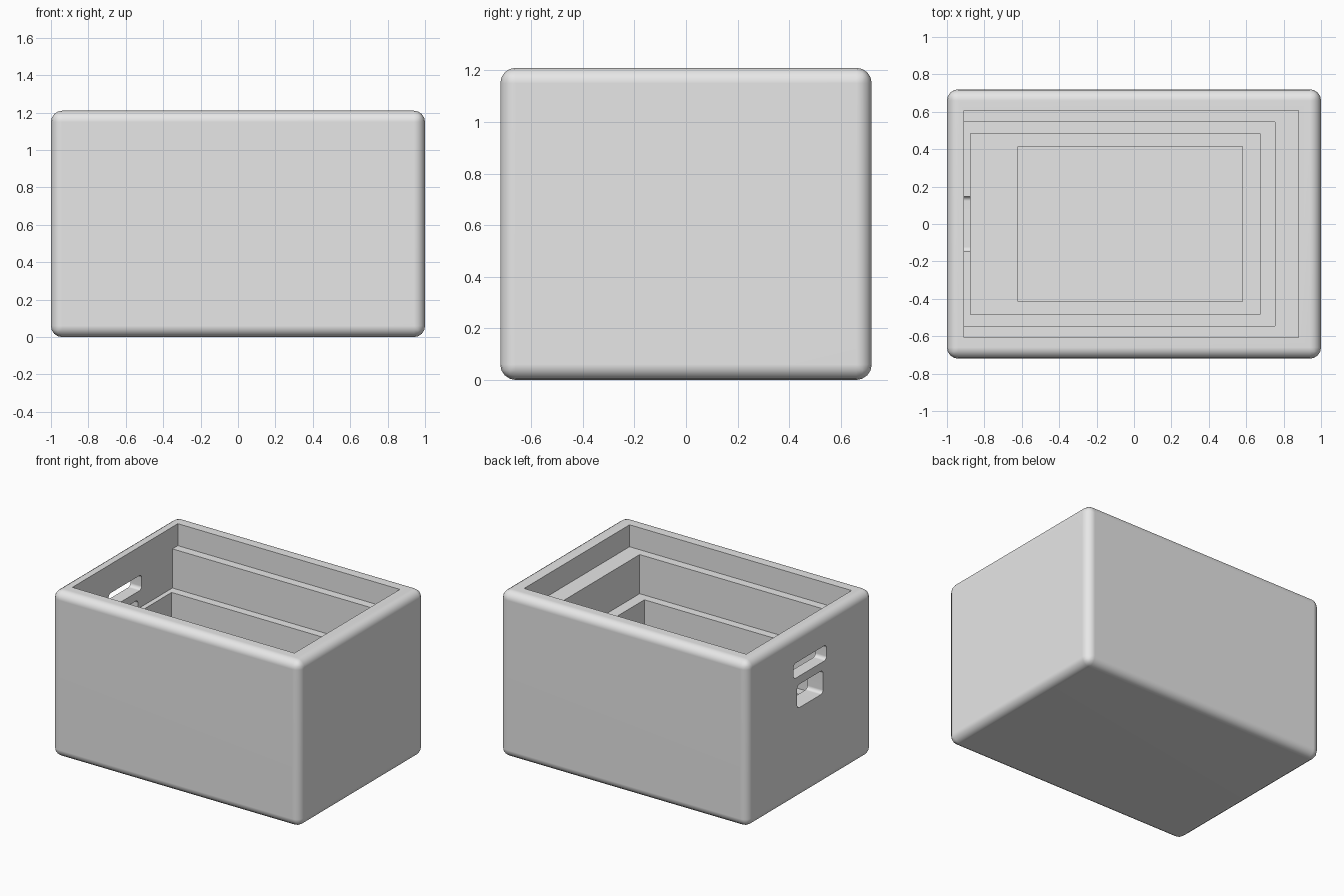
import bpy
import bmesh
import math

cube = bpy.data.objects.get("Cube")
if cube:
    bpy.data.objects.remove(cube, do_unlink=True)

grey = bpy.data.materials.new("plain grey")
grey.use_nodes = True
grey.diffuse_color = (0.8, 0.8, 0.8, 1)
grey.node_tree.nodes["Principled BSDF"].inputs["Base Color"].default_value = (0.8, 0.8, 0.8, 1)


def make_box(name, low, high, radius=0, segments=4, along_x_only=False):
    """Box between two corners, with rounded edges if a radius is given."""
    bm = bmesh.new()
    bmesh.ops.create_cube(bm, size=1)
    for v in bm.verts:
        v.co = [low[i] if v.co[i] < 0 else high[i] for i in range(3)]
    if radius:
        edges = [e for e in bm.edges if not along_x_only
                 or abs(e.verts[0].co.x - e.verts[1].co.x) > 0.001]
        bmesh.ops.bevel(bm, geom=edges, offset=radius, segments=segments,
                        profile=0.5, affect="EDGES")
    mesh = bpy.data.meshes.new(name)
    bm.to_mesh(mesh)
    bm.free()
    mesh.materials.append(grey)
    obj = bpy.data.objects.new(name, mesh)
    bpy.context.collection.objects.link(obj)
    return obj


def activate(obj):
    bpy.ops.object.select_all(action="DESELECT")
    obj.select_set(True)
    bpy.context.view_layer.objects.active = obj


def carve(target, cutter):
    """Subtract the cutter from the target and throw it away."""
    cutter.hide_render = True
    mod = target.modifiers.new("carve", "BOOLEAN")
    mod.operation = "DIFFERENCE"
    mod.solver = "EXACT"
    mod.object = cutter
    activate(target)
    bpy.ops.object.modifier_apply(modifier=mod.name)
    bpy.data.objects.remove(cutter, do_unlink=True)


# Rounded outer body
body = make_box("crate_body", (-1, -0.72, 0), (1, 0.72, 1.21), 0.06)

# Stepped pockets: x start, x end, half depth in y, floor height
pockets = [
    (-0.91, 0.88, 0.607, 1.05),
    (-0.91, 0.755, 0.545, 0.765),
    (-0.875, 0.675, 0.485, 0.45),
    (-0.62, 0.58, 0.415, 0.12),
]
for x0, x1, half, floor in pockets:
    carve(body, make_box("pocket_cutter", (x0, -half, floor), (x1, half, 1.4)))

# Two openings through the right-hand wall: half width, bottom, top
for half, bottom, top in [(0.19, 0.89, 1.0), (0.148, 0.66, 0.83)]:
    carve(body, make_box("handle_cutter", (-1.1, -half, bottom), (-0.8, half, top),
                         0.025, 4, along_x_only=True))

# Smooth rounded edges, flat walls
activate(body)
bpy.ops.object.shade_smooth_by_angle(angle=math.radians(32))
normals = body.modifiers.new("flat walls", "WEIGHTED_NORMAL")
normals.keep_sharp = True
